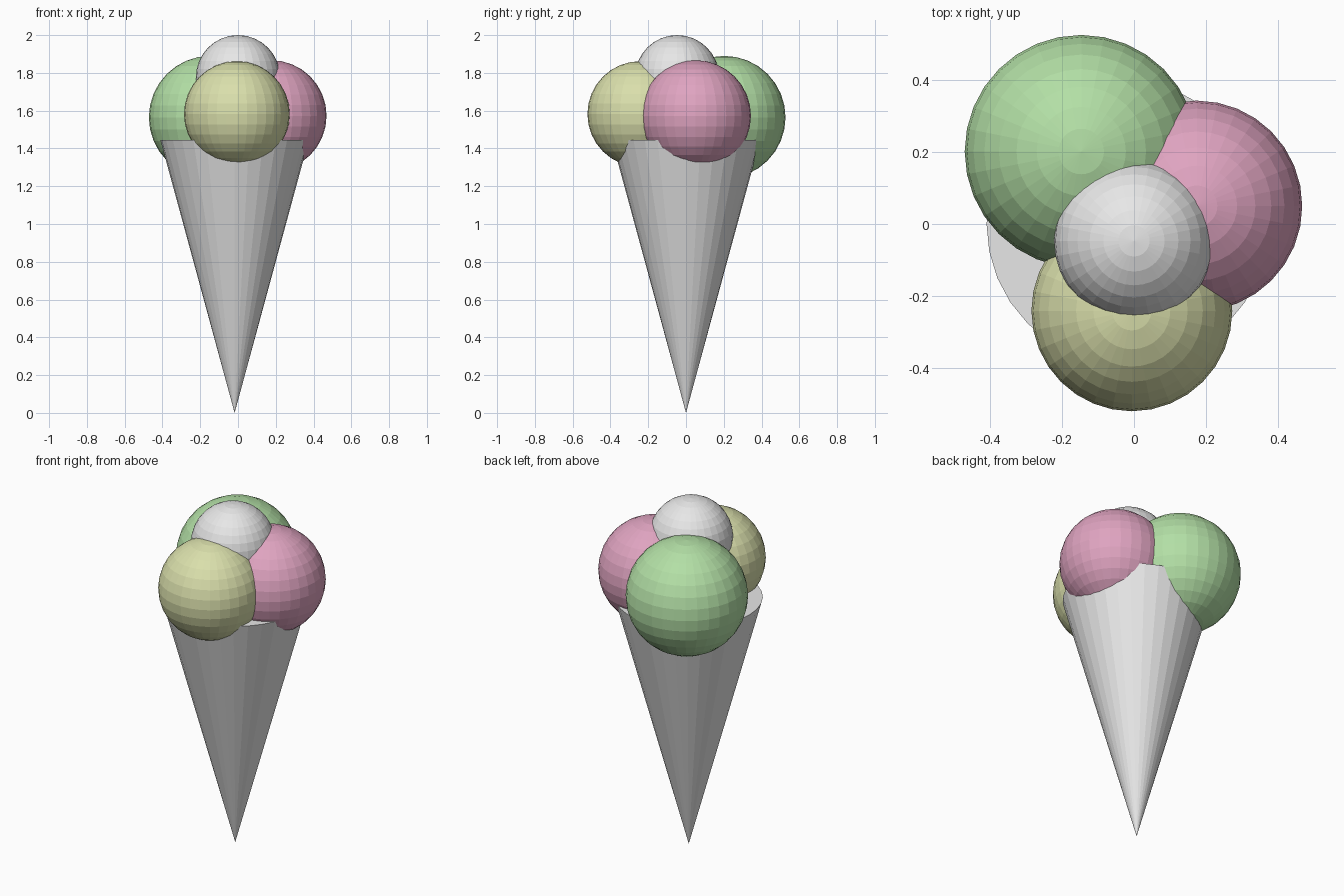
import bpy

if "Cube" in bpy.data.objects:
    bpy.data.objects.remove(bpy.data.objects["Cube"])


def material(name, rgb):
    m = bpy.data.materials.new(name)
    m.diffuse_color = (*rgb, 1.0)
    m.use_nodes = True
    m.node_tree.nodes["Principled BSDF"].inputs["Base Color"].default_value = m.diffuse_color
    return m


cream = material("pale_grey", (0.8, 0.8, 0.8))
green = material("mint_green", (0.45, 0.74, 0.38))
pink = material("berry_pink", (0.74, 0.37, 0.53))
yellow = material("lemon_yellow", (0.70, 0.74, 0.41))

# Wafer cone: point down, closed flat top
bpy.ops.mesh.primitive_cone_add(vertices=32, radius1=0.0, radius2=0.393,
                                depth=1.445, location=(-0.018, 0, 0.7225))
cone = bpy.context.object
cone.name = "wafer_cone"
cone.data.materials.append(cream)

# Scoops: faceted balls pushed into each other and the cone
scoops = [
    ("green_scoop", (-0.147, 0.202, 1.565), 0.325, green),
    ("pink_scoop", (0.175, 0.05, 1.573), 0.294, pink),
    ("yellow_scoop", (-0.006, -0.242, 1.582), 0.28, yellow),
    ("top_scoop", (0.0, -0.047, 1.777), 0.223, cream),
]
for name, centre, radius, mat in scoops:
    bpy.ops.mesh.primitive_uv_sphere_add(segments=32, ring_count=16,
                                         radius=radius, location=centre)
    ball = bpy.context.object
    ball.name = name
    ball.data.materials.append(mat)
